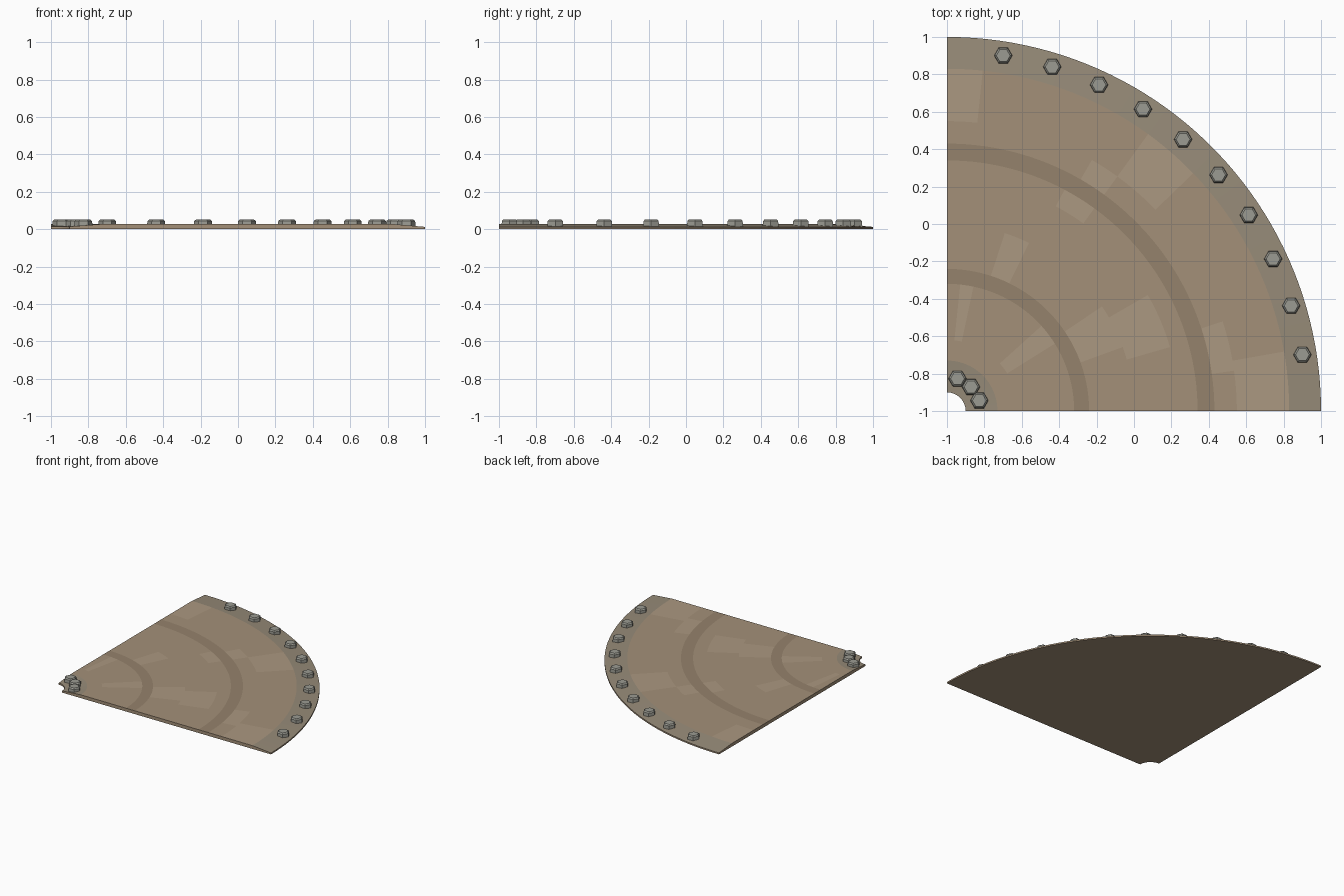
import bpy, bmesh, math

if "Cube" in bpy.data.objects:
    bpy.data.objects.remove(bpy.data.objects["Cube"])

CX, CY = -1.0, -1.0          # corner the quarter disc turns about
STEP = 2                     # degrees per segment


def material(name, rgb):
    m = bpy.data.materials.new(name)
    m.diffuse_color = (*rgb, 1)
    m.use_nodes = True
    m.node_tree.nodes["Principled BSDF"].inputs["Base Color"].default_value = m.diffuse_color
    return m


tan = material("tan", (0.37, 0.28, 0.19))
light = material("light_tan", (0.41, 0.315, 0.22))
dark = material("dark_tan", (0.30, 0.225, 0.15))
rim = material("rim_grey_tan", (0.31, 0.26, 0.19))
steel = material("bolt_grey", (0.33, 0.33, 0.29))


def make_object(bm, name, mats):
    bmesh.ops.recalc_face_normals(bm, faces=bm.faces)
    me = bpy.data.meshes.new(name)
    bm.to_mesh(me)
    bm.free()
    ob = bpy.data.objects.new(name, me)
    bpy.context.collection.objects.link(ob)
    for m in mats:
        me.materials.append(m)
    return ob


# Quarter disc plate: top profile as (radius, z), tapered at both edges
top = [(0.10, 0.014), (0.27, 0.027)]
top += [(r, 0.027) for r in (0.38, 0.68, 0.76, 1.0, 1.24, 1.34, 1.43, 1.55)]
top += [(1.83, 0.027), (2.0, 0.012)]
loop = top + [(2.0, 0.0), (0.10, 0.0)]

# Lighter worn patches: r min, r max, angle min, angle max
patches = [(1.5, 1.9, 84, 90), (1.2, 1.35, 54, 62), (1.42, 1.56, 54, 60),
           (0.75, 1.01, 64, 72), (1.54, 1.9, 44, 54), (0.75, 1.01, 20, 34),
           (0.99, 1.25, 16, 30), (1.42, 1.56, 8, 18), (0.37, 0.69, 78, 84),
           (0.37, 0.69, 32, 42), (1.54, 1.9, 0, 10)]


def band_material(i, ang):
    if i in (0, len(top) - 2):
        return 3
    if i in (3, 7):
        return 2
    r = (top[i][0] + top[i + 1][0]) / 2
    hit = any(a <= r <= b and c <= ang <= d for a, b, c, d in patches)
    return 1 if hit else 0


bm = bmesh.new()
rows = []
for k in range(90 // STEP + 1):
    a = math.radians(k * STEP)
    rows.append([bm.verts.new((CX + r * math.cos(a), CY + r * math.sin(a), z))
                 for r, z in loop])
n = len(loop)
for k in range(len(rows) - 1):
    for i in range(n):
        j = (i + 1) % n
        f = bm.faces.new((rows[k][i], rows[k][j], rows[k + 1][j], rows[k + 1][i]))
        if i < len(top) - 1:
            f.material_index = band_material(i, (k + 0.5) * STEP)
bm.faces.new(rows[0])
bm.faces.new(rows[-1])
make_object(bm, "quarter_plate", [tan, light, dark, rim])


# Hexagonal bolt head with chamfered top, corners pointing along x
def bolt(name, radius, degrees):
    a = math.radians(degrees)
    x, y = CX + radius * math.cos(a), CY + radius * math.sin(a)
    bm = bmesh.new()
    rings = []
    for r, z in ((0.049, 0.012), (0.047, 0.043), (0.037, 0.052)):
        rings.append([bm.verts.new((x + r * math.cos(math.pi / 3 * i),
                                    y + r * math.sin(math.pi / 3 * i), z))
                      for i in range(6)])
    for lo, hi in zip(rings, rings[1:]):
        for i in range(6):
            j = (i + 1) % 6
            bm.faces.new((lo[i], lo[j], hi[j], hi[i]))
    bm.faces.new(rings[0])
    bm.faces.new(rings[-1])
    make_object(bm, name, [steel])


# Bolts along the outer rim and around the inner corner
for i in range(10):
    bolt(f"outer_bolt_{i + 1}", 1.924, 9 + 8 * i)
for i in range(3):
    bolt(f"inner_bolt_{i + 1}", 0.182, 18 + 27 * i)
